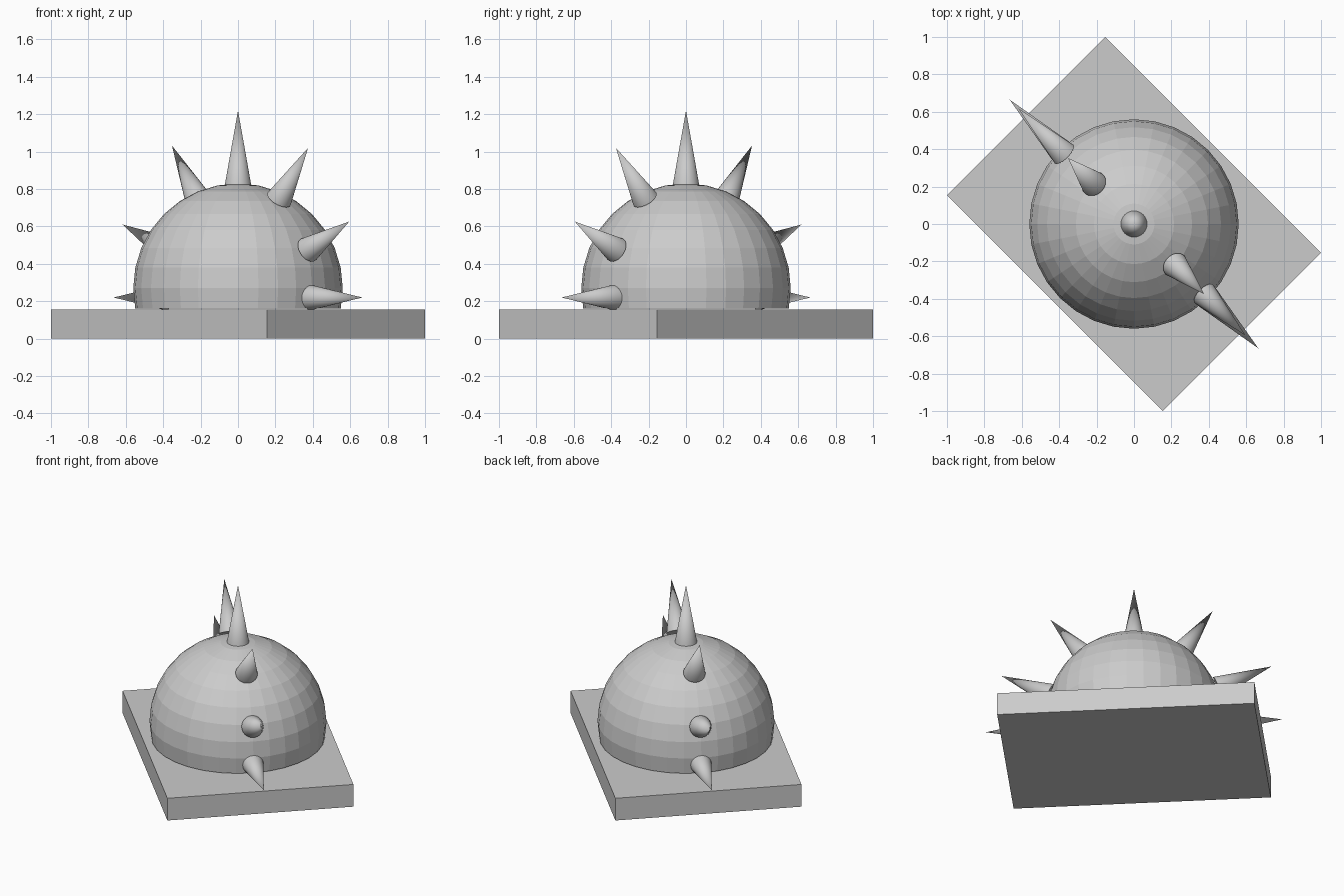
import bpy, bmesh, math
from mathutils import Vector

if "Cube" in bpy.data.objects:
    bpy.data.objects.remove(bpy.data.objects["Cube"])

R, CZ = 0.56, 0.27          # dome radius and centre height
DIAG = Vector((1, -1, 0)).normalized()


def finish(bm, name, smooth=False):
    mesh = bpy.data.meshes.new(name)
    bm.to_mesh(mesh)
    bm.free()
    ob = bpy.data.objects.new(name, mesh)
    bpy.context.collection.objects.link(ob)
    if smooth:
        bpy.ops.object.select_all(action='DESELECT')
        ob.select_set(True)
        bpy.context.view_layer.objects.active = ob
        bpy.ops.object.shade_smooth_by_angle(angle=math.radians(30))
    return ob


def spike(name, base, tip, radius=0.07):
    """Cone between two (distance along diagonal, height) points."""
    a, b = (DIAG * s + Vector((0, 0, z)) for s, z in (base, tip))
    axis = b - a
    bm = bmesh.new()
    bmesh.ops.create_cone(bm, cap_ends=True, segments=32, radius1=radius,
                          radius2=0, depth=axis.length)
    ob = finish(bm, name, smooth=True)
    ob.rotation_mode = 'QUATERNION'
    ob.rotation_quaternion = axis.to_track_quat('Z', 'Y')
    ob.location = (a + b) / 2


# base plate, turned 45 degrees
bm = bmesh.new()
bmesh.ops.create_cube(bm, size=1)
bmesh.ops.scale(bm, vec=(1.633, 1.195, 0.155), verts=bm.verts)
plate = finish(bm, "base_plate")
plate.location.z = 0.0775
plate.rotation_euler.z = -math.pi / 4

# faceted dome: sphere cut one ring below its equator
bm = bmesh.new()
bmesh.ops.create_uvsphere(bm, u_segments=32, v_segments=16, radius=R)
low = [v for v in bm.verts if v.co.z < -0.15]
bmesh.ops.delete(bm, geom=low, context='VERTS')
finish(bm, "dome").location.z = CZ

# row of spikes over the dome along the diagonal
spike("top_spike", (0, 0.825), (0, 1.22))
spike("front_upper_spike", (0.31, 0.746), (0.53, 1.02))
spike("front_middle_spike", (0.529, 0.475), (0.841, 0.626))
spike("back_upper_spike", (-0.304, 0.746), (-0.499, 1.032))
spike("back_middle_spike", (-0.529, 0.475), (-0.873, 0.61))
for side, label in ((1, "front"), (-1, "back")):
    spike(label + "_lower_spike", (side * 0.55, 0.22), (side * 0.94, 0.22), 0.067)
